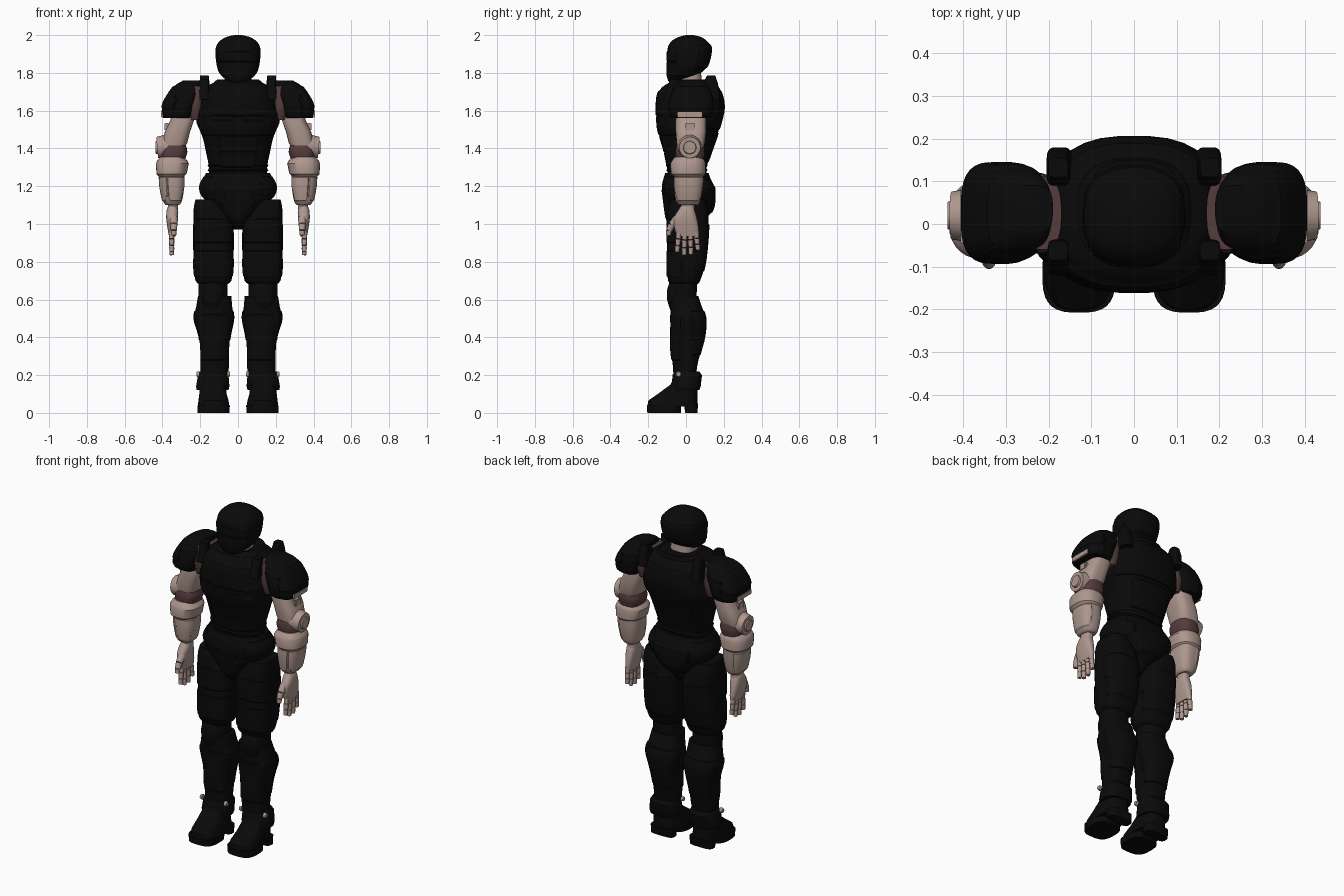
import bpy, bmesh, math
from mathutils import Vector, Matrix

cube = bpy.data.objects.get("Cube")
if cube:
    bpy.data.objects.remove(cube, do_unlink=True)


def material(name, colour):
    mat = bpy.data.materials.new(name)
    mat.use_nodes = True
    mat.diffuse_color = (*colour, 1)
    bsdf = next(n for n in mat.node_tree.nodes if n.type == "BSDF_PRINCIPLED")
    bsdf.inputs["Base Color"].default_value = (*colour, 1)
    return mat


BLACK = material("black armour", (0.003, 0.003, 0.003))
PINK = material("pale pink metal", (0.42, 0.31, 0.27))
BROWN = material("dark brown joint", (0.09, 0.045, 0.045))
SIDES = (("left", 1), ("right", -1))


def finish(bm, name, mat):
    bmesh.ops.recalc_face_normals(bm, faces=bm.faces)
    mesh = bpy.data.meshes.new(name)
    bm.to_mesh(mesh)
    bm.free()
    mesh.materials.append(mat)
    obj = bpy.data.objects.new(name, mesh)
    bpy.context.collection.objects.link(obj)
    bpy.ops.object.select_all(action="DESELECT")
    obj.select_set(True)
    bpy.context.view_layer.objects.active = obj
    bpy.ops.object.shade_smooth_by_angle(angle=math.radians(35))
    return obj


def refine(rings, steps=3):
    """Catmull-Rom interpolation between cross-sections."""
    last, out = len(rings) - 1, []
    for i in range(last):
        a, b, c, d = (Vector(rings[min(max(k, 0), last)]) for k in range(i - 1, i + 3))
        for k in range(steps):
            t = k / steps
            out.append(b + (c - a) * t / 2 + (a * 2 - b * 5 + c * 4 - d) * t * t / 2
                       + (b * 3 - a - c * 3 + d) * t ** 3 / 2)
    return out + [Vector(rings[last])]


def loft(name, rings, mat, side=1, power=2.6, smooth=True, panels=(), count=32):
    """Skin stacked rings (z, x0, x1, y0, y1); panels are inset where a rule holds."""
    bm, rows = bmesh.new(), []
    for z, x0, x1, y0, y1 in (refine(rings) if smooth else rings):
        row = []
        for k in range(count):
            a = math.tau * (k + 0.5) / count
            c, s = math.cos(a), math.sin(a)
            u = math.copysign(abs(c) ** (2 / power), c)
            v = math.copysign(abs(s) ** (2 / power), s)
            row.append(bm.verts.new((side * ((x0 + x1) + (x1 - x0) * u) / 2,
                                     ((y0 + y1) + (y1 - y0) * v) / 2, z)))
        rows.append(row)
    for low, high in zip(rows, rows[1:]):
        for k in range(count):
            n = (k + 1) % count
            bm.faces.new((low[k], low[n], high[n], high[k]))
    bm.faces.new(rows[0][::-1])
    bm.faces.new(rows[-1])
    bmesh.ops.recalc_face_normals(bm, faces=bm.faces)
    for rule in panels:
        chosen = [f for f in bm.faces if len(f.verts) == 4 and rule(f.calc_center_median())]
        if chosen:
            bmesh.ops.inset_region(bm, faces=chosen, thickness=0.005, depth=0.004,
                                   use_even_offset=True)
    return finish(bm, name, mat)


def centred(rings):
    return [(z, -x, x, y0, y1) for z, x, y0, y1 in rings]


def rod(name, p, q, r0, r1, mat, segments=16):
    p, q = Vector(p), Vector(q)
    turn = (q - p).to_track_quat("Z", "Y").to_matrix().to_4x4()
    bm = bmesh.new()
    bmesh.ops.create_cone(bm, cap_ends=True, segments=segments, radius1=r0, radius2=r1,
                          depth=(q - p).length, matrix=Matrix.Translation((p + q) / 2) @ turn)
    return finish(bm, name, mat)


def box(name, centre, size, mat, bevel=0.004):
    bm = bmesh.new()
    bmesh.ops.create_cube(bm, size=1, matrix=Matrix.Translation(centre) @ Matrix.Diagonal((*size, 1)))
    bmesh.ops.bevel(bm, geom=bm.edges[:], offset=bevel, segments=2, affect="EDGES")
    return finish(bm, name, mat)


# Helmet, with a visor, face mask and crown panel
loft("helmet", centred([
    (1.75, .04, -.085, -.01), (1.77, .07, -.095, .03), (1.80, .1, -.1, .08),
    (1.84, .113, -.1, .115), (1.9, .12, -.1, .132), (1.94, .116, -.095, .132),
    (1.97, .096, -.075, .11), (1.99, .062, -.04, .08), (2.0, .02, 0, .04)]),
    BLACK, power=2.4, panels=[
        lambda c: c.y < -.05 and c.z < 1.87,
        lambda c: c.y < -.05 and 1.87 < c.z < 1.92,
        lambda c: c.y > .05 and 1.82 < c.z < 1.95])
loft("neck", centred([(1.68, .075, -.055, .09), (1.8, .07, -.05, .08)]), PINK, smooth=False)

# Torso shell with breast, belly and back panels
loft("torso", centred([
    (1.22, .16, -.1, .11), (1.3, .155, -.1, .11), (1.38, .17, -.115, .135),
    (1.45, .185, -.135, .16), (1.5, .205, -.15, .175), (1.55, .222, -.155, .19),
    (1.62, .205, -.158, .203), (1.69, .195, -.15, .19), (1.73, .165, -.12, .17),
    (1.75, .12, -.08, .14)]), BLACK, panels=[
        lambda c: c.y < -.06 and 1.57 < c.z < 1.7,
        lambda c: c.y < -.06 and 1.47 < c.z < 1.57 - abs(c.x) / 4,
        lambda c: c.y < -.06 and 1.38 < c.z < 1.46 and abs(c.x) < .09,
        lambda c: c.y < -.06 and 1.3 < c.z < 1.38 and abs(c.x) < .09,
        lambda c: c.y > .08 and 1.5 < c.z < 1.7,
        lambda c: c.y > .06 and 1.34 < c.z < 1.48 and abs(c.x) < .12])
loft("collar", centred([(1.7, .15, -.11, .16), (1.745, .135, -.095, .155), (1.765, .11, -.06, .15),
                        (1.76, .09, -.055, .12)]), BLACK, smooth=False)

# Waist folds and pelvis
for z in (1.26, 1.285, 1.31):
    loft("waist_fold", centred([(z - .012, .152, -.095, .105), (z, .162, -.105, .115),
                                (z + .012, .152, -.095, .105)]), BLACK, smooth=False)
loft("pelvis", centred([
    (.97, .022, -.05, .05), (1.02, .05, -.1, .1), (1.08, .12, -.113, .145),
    (1.15, .19, -.122, .153), (1.2, .203, -.128, .15), (1.24, .185, -.12, .13),
    (1.27, .17, -.11, .12)]), BLACK, panels=[
        lambda c: c.y < -.05 and c.z < 1.18 and abs(c.x) < .08,
        lambda c: c.y > .05 and 1.05 < c.z < 1.2 and abs(c.x) < .1,
        lambda c: abs(c.x) > .12 and 1.13 < c.z < 1.25])


def build_leg(side, s):
    loft(side + "_thigh", [
        (.68, .06, .2, -.075, .06), (.7, .035, .225, -.095, .075), (.78, .025, .235, -.1, .1),
        (.9, .025, .235, -.1, .115), (1.0, .03, .235, -.1, .12), (1.08, .065, .235, -.095, .115),
        (1.13, .1, .225, -.08, .1)], BLACK, s, 3, panels=[
            lambda c: c.y < -.03 and .73 < c.z < .86,
            lambda c: c.y < -.03 and .88 < c.z < 1.04,
            lambda c: c.y > .04 and .74 < c.z < 1.0])
    loft(side + "_knee", [(.58, .055, .21, -.085, .055), (.72, .055, .21, -.085, .06)], BLACK, s)
    loft(side + "_kneecap", [(.55, .1, .17, -.085, 0), (.6, .075, .195, -.1, 0),
                             (.65, .075, .195, -.1, 0), (.7, .09, .18, -.085, 0)], BLACK, s)
    loft(side + "_shin", [
        (.16, .06, .195, -.065, .05), (.25, .047, .2, -.07, .06), (.33, .047, .2, -.08, .08),
        (.41, .04, .208, -.08, .1), (.5, .022, .234, -.08, .105), (.56, .03, .222, -.085, .085),
        (.62, .035, .212, -.088, .065)], BLACK, s, panels=[
            lambda c: c.y < -.03 and .27 < c.z < .52,
            lambda c: c.y > .03 and .3 < c.z < .55])
    # Ankle cuff with pivot bolts
    loft(side + "_ankle_cuff", [
        (.12, .05, .22, -.07, .07), (.14, .045, .222, -.075, .078), (.2, .05, .212, -.072, .085),
        (.22, .06, .2, -.06, .07)], BLACK, s, smooth=False)
    for x, out in ((.212, .008), (.05, -.008)):
        rod(side + "_ankle_bolt", (s * (x - out), -.04, .205), (s * (x + out), -.04, .205),
            .016, .012, PINK)
    # Boot: upper, toe sole and heel
    loft(side + "_boot", [
        (.035, .045, .213, -.205, .06), (.065, .05, .21, -.2, .062), (.1, .06, .205, -.15, .062),
        (.15, .065, .2, -.082, .062), (.2, .07, .19, -.06, .05)], BLACK, s, 2.8,
        smooth=False)
    loft(side + "_toe_sole", [(0, .045, .215, -.205, -.025), (.04, .043, .215, -.208, -.025)],
         BLACK, s, 3, smooth=False)
    loft(side + "_heel", [(0, .055, .205, -.005, .06), (.05, .055, .205, -.01, .065)],
         BLACK, s, 3.5, smooth=False)


def build_arm(side, s):
    # Shoulder joint, layered pad and strap
    loft(side + "_shoulder_joint", [(1.55, .19, .26, -.05, .1), (1.62, .18, .27, -.07, .12),
                                    (1.73, .17, .26, -.06, .11)], BROWN, s)
    loft(side + "_shoulder_pad", [
        (1.56, .255, .395, -.075, .125), (1.58, .245, .404, -.087, .138),
        (1.63, .23, .4, -.09, .142), (1.68, .21, .375, -.08, .137), (1.73, .195, .338, -.06, .12),
        (1.76, .19, .29, -.02, .09)], BLACK, s, 3.2, panels=[
            lambda c: abs(c.x) > .33 and c.z > 1.61,
            lambda c: c.y < -.03 and c.z < 1.7 and abs(c.x) < .33,
            lambda c: c.y > .07 and c.z < 1.7 and abs(c.x) < .33])
    box(side + "_pad_trim", (s * .402, .02, 1.578), (.009, .13, .028), PINK, .002)
    loft(side + "_shoulder_strap", [(1.66, .145, .205, .09, .18), (1.74, .15, .205, .09, .17),
                                    (1.785, .155, .2, .11, .155)], BLACK, s, 4, smooth=False)
    loft(side + "_collar_tab", [(1.66, .15, .205, -.12, -.03), (1.765, .155, .2, -.085, -.04)],
         BLACK, s, 4, smooth=False)
    # Upper arm and elbow
    loft(side + "_upper_arm", [
        (1.63, .235, .34, -.05, .1), (1.55, .232, .358, -.055, .107), (1.49, .253, .387, -.055, .107),
        (1.43, .268, .404, -.05, .1), (1.4, .285, .405, -.045, .09)], PINK, s, 3, smooth=False)
    box(side + "_arm_hatch", (s * .376, .022, 1.515), (.025, .05, .042), PINK)
    loft(side + "_elbow", [(1.33, .285, .405, -.05, .09), (1.38, .268, .41, -.057, .1),
                           (1.415, .275, .402, -.05, .095)], BROWN, s)
    rod(side + "_elbow_disc", (s * .37, .02, 1.41), (s * .428, .02, 1.405), .066, .056, PINK, 32)
    rod(side + "_elbow_cap", (s * .42, .02, 1.405), (s * .437, .02, 1.405), .037, .032, PINK, 32)
    # Forearm and wrist
    loft(side + "_forearm_cuff", [
        (1.25, .29, .418, -.065, .09), (1.265, .272, .432, -.08, .103), (1.32, .26, .435, -.083, .105),
        (1.335, .268, .428, -.075, .1), (1.355, .29, .41, -.06, .085)], PINK, s, 2.4, smooth=False)
    loft(side + "_forearm", [
        (1.1, .312, .38, -.035, .06), (1.12, .297, .397, -.05, .075), (1.2, .284, .413, -.06, .09),
        (1.27, .285, .417, -.06, .095)], PINK, s, panels=[
            lambda c: abs(c.x) > .375 and 1.13 < c.z < 1.24,
            lambda c: c.y < -.02 and 1.13 < c.z < 1.24 and abs(c.x) < .37])
    loft(side + "_wrist", [(1.06, .318, .372, -.025, .045), (1.11, .318, .372, -.028, .045)],
         PINK, s, smooth=False)
    # Hand with jointed fingers
    loft(side + "_palm", [
        (.935, .332, .365, -.045, .065), (.97, .326, .372, -.06, .068), (1.03, .318, .38, -.065, .058),
        (1.075, .317, .377, -.04, .045), (1.1, .328, .366, -.025, .035)], PINK, s)
    for k, tip in enumerate((.85, .832, .835, .86)):
        y, spread = -.037 + k * .03, (k - 1.5) * .007
        knuckle = Vector((s * .352, y, .955))
        end = Vector((s * .35, y + spread, tip))
        for j in range(3):
            p, q = knuckle.lerp(end, j / 3), knuckle.lerp(end, j / 3 + .31)
            rod(side + "_finger", p, q, .0155 - j * .001, .0135 - j * .001, PINK, 12)
    thumb = [Vector((s * .34, y, z)) for y, z in ((-.045, 1.03), (-.075, .995), (-.09, .965), (-.093, .94))]
    for j, (p, q) in enumerate(zip(thumb, thumb[1:])):
        rod(side + "_thumb", p, q, .023 - j * .004, .019 - j * .003, PINK, 12)


for side, sign in SIDES:
    build_leg(side, sign)
    build_arm(side, sign)
